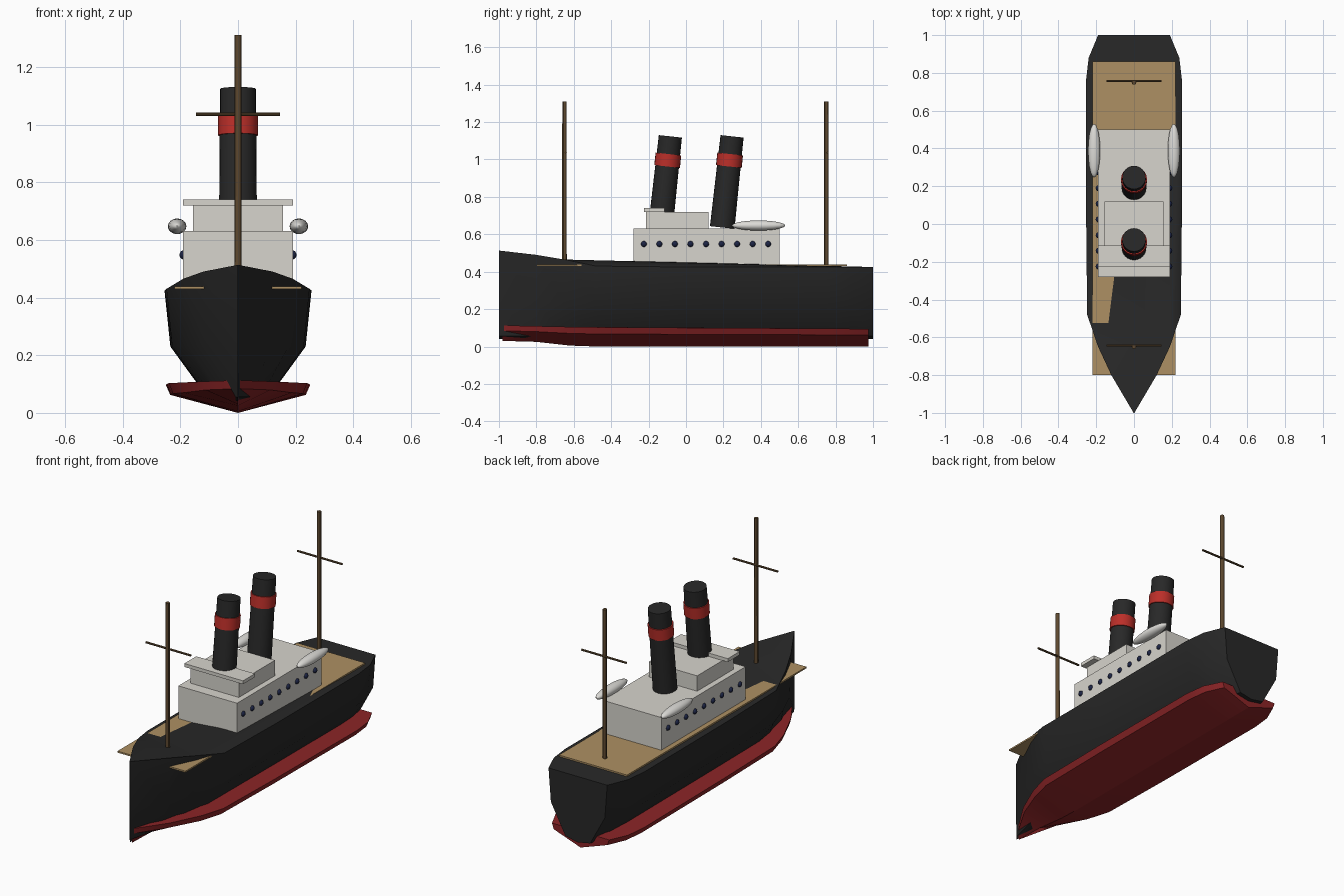
import bpy, bmesh, math
from mathutils import Vector, Matrix

if "Cube" in bpy.data.objects:
    bpy.data.objects.remove(bpy.data.objects["Cube"], do_unlink=True)


def material(name, rgb):
    m = bpy.data.materials.new(name)
    m.use_nodes = True
    m.diffuse_color = (*rgb, 1)
    m.node_tree.nodes["Principled BSDF"].inputs["Base Color"].default_value = (*rgb, 1)
    return m


BLACK = material("hull black", (.021, .021, .021))
RED = material("keel red", (.26, .018, .02))
BAND = material("funnel red", (.5, .028, .022))
DECK = material("deck tan", (.42, .28, .125))
WHITE = material("cabin white", (.68, .66, .61))
BOAT = material("lifeboat white", (.72, .71, .68))
WOOD = material("mast brown", (.11, .065, .028))
NAVY = material("porthole navy", (.012, .018, .06))


def finish(name, bm, mat, angle=30):
    bmesh.ops.recalc_face_normals(bm, faces=bm.faces)
    me = bpy.data.meshes.new(name)
    bm.to_mesh(me)
    bm.free()
    me.materials.append(mat)
    me.shade_smooth()
    me.set_sharp_from_angle(angle=math.radians(angle))
    ob = bpy.data.objects.new(name, me)
    bpy.context.collection.objects.link(ob)
    return ob


def box(name, mat, x, y0, y1, z0, z1):
    bm = bmesh.new()
    m = Matrix.Translation((0, (y0 + y1) / 2, (z0 + z1) / 2)) @ Matrix.Diagonal((2 * x, y1 - y0, z1 - z0, 1))
    bmesh.ops.create_cube(bm, size=1, matrix=m)
    return finish(name, bm, mat)


def rod(name, mat, start, end, r0, r1, sides):
    a, b = Vector(start), Vector(end)
    turn = (b - a).to_track_quat('Z', 'Y').to_matrix().to_4x4()
    bm = bmesh.new()
    bmesh.ops.create_cone(bm, cap_ends=True, segments=sides, radius1=r0, radius2=r1,
                          depth=(b - a).length, matrix=Matrix.Translation((a + b) / 2) @ turn)
    return finish(name, bm, mat)


def ball(name, mat, centre, radii, u=20, v=12):
    bm = bmesh.new()
    bmesh.ops.create_uvsphere(bm, u_segments=u, v_segments=v, radius=1,
                              matrix=Matrix.Translation(centre) @ Matrix.Diagonal((*radii, 1)))
    return finish(name, bm, mat, 60)


def loft(name, mat, sections, hub):
    """Skin mirrored half sections, listed rim to keel; the top is a fan from one rim point."""
    bm = bmesh.new()
    rings = []
    for y, half in sections:
        pts = [(x, z) for x, z in half] + [(-x, z) for x, z in reversed(half[:-1])]
        rings.append([bm.verts.new((x, y, z)) for x, z in pts])
    for a, b in zip(rings, rings[1:]):
        for i in range(len(a) - 1):
            bm.faces.new((a[i], a[i + 1], b[i + 1], b[i]))
    bm.faces.new(rings[0])
    bm.faces.new(rings[-1])
    rim = [r[-1] for r in rings] + [r[0] for r in reversed(rings)]
    centre = rings[hub][0]
    for a, b in zip(rim, rim[1:] + rim[:1]):
        if centre not in (a, b):
            bm.faces.new((a, b, centre))
    return finish(name, bm, mat)


# Hull: station position, half width, sheer height
stations = [(-1, .002, .513), (-.8, .12, .49), (-.65, .19, .465), (-.48, .248, .43),
            (0, .253, .425), (.75, .255, .425), (.88, .24, .425), (1, .19, .425)]
loft("hull", BLACK, [(y, [(w, z), (w * .92, .23), (w * .42, .055), (0, .04)])
                     for y, w, z in stations], 2)

# Red underbody: station position, half width, rim height, keel height
under = [(-.98, .004, .113, .03), (-.8, .12, .109, .025), (-.62, .2, .105, .005),
         (-.48, .24, .103, 0), (0, .248, .1, 0), (.75, .25, .096, 0),
         (.87, .235, .095, 0), (.975, .185, .094, 0)]
loft("underbody", RED, [(y, [(w, top), (w * .94, keel + (top - keel) * .65), (0, keel)])
                        for y, w, top, keel in under], 2)

# Deck and cabins
box("deck", DECK, .22, -.8, .86, .43, .439)
box("lower_cabin", WHITE, .19, -.28, .5, .43, .63)
box("upper_cabin", WHITE, .156, -.215, .12, .63, .72)
box("bridge_roof", WHITE, .19, -.225, -.115, .72, .74)

# Raked funnels with bands
for name, y in (("front", -.11), ("rear", .22)):
    mid = Vector((0, y, .88))
    axis = Vector((0, .108, 1)).normalized()
    rod(name + "_funnel", BLACK, mid - axis * .245, mid + axis * .245, .066, .062, 24)
    rod(name + "_funnel_band", BAND, mid + axis * .083, mid + axis * .15, .069, .069, 24)

# Masts with crossbars
for name, y in (("fore", -.65), ("aft", .75)):
    rod(name + "_mast", WOOD, (0, y, .43), (0, y, 1.31), .0125, .0115, 12)
    rod(name + "_crossbar", WOOD, (-.145, y + .007, 1.036), (.145, y + .007, 1.036), .006, .006, 8)

# Lifeboats and portholes on both sides
for side, s in (("left", 1), ("right", -1)):
    ball(side + "_lifeboat", BOAT, (.211 * s, .388, .647), (.032, .142, .027))
    for i in range(9):
        ball(f"{side}_porthole_{i + 1}", NAVY, (.188 * s, -.225 + i * .083, .548),
             (.015, .016, .016), 12, 8)
